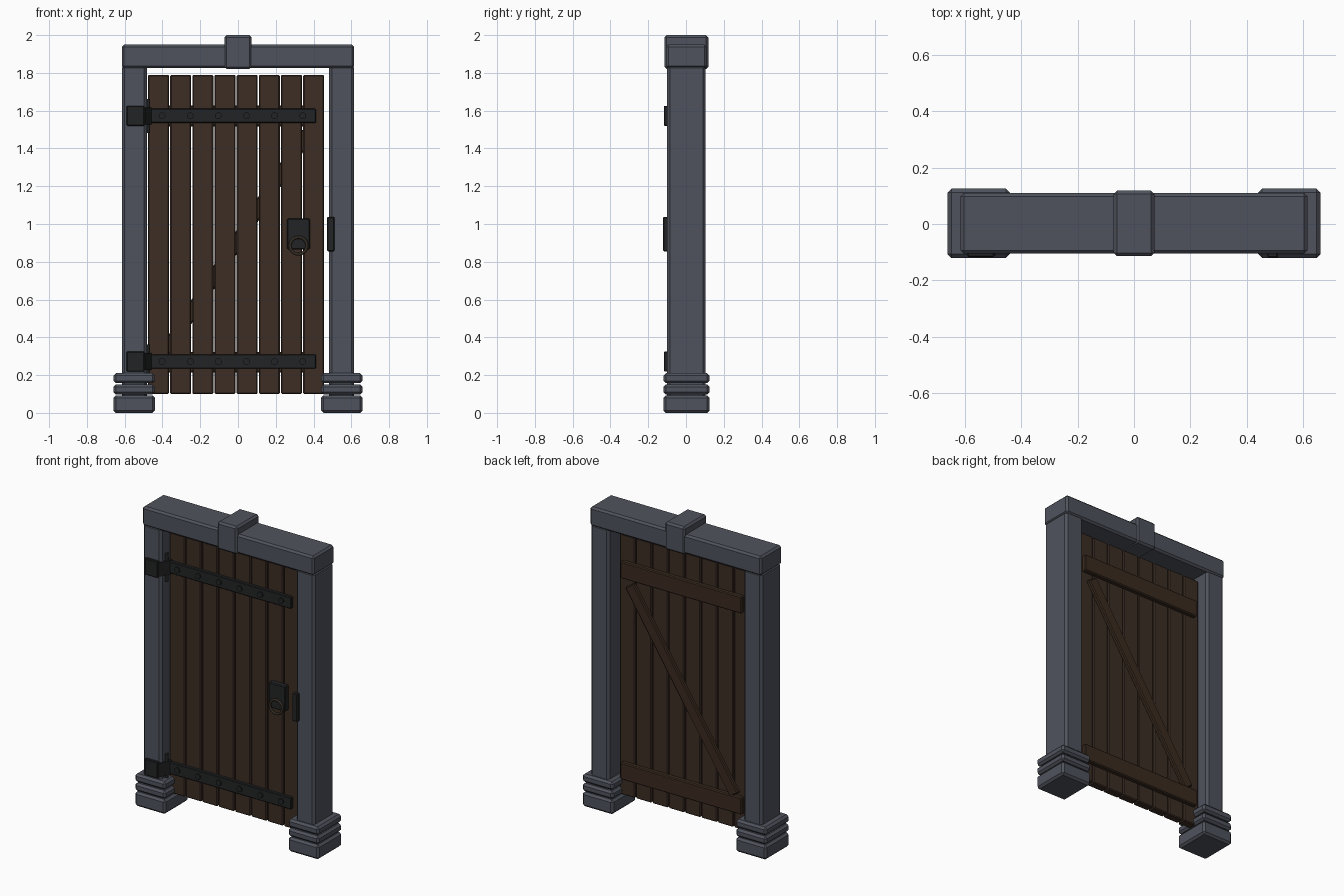
import bpy, bmesh, math
from mathutils import Matrix, Vector

if "Cube" in bpy.data.objects:
    bpy.data.objects.remove(bpy.data.objects["Cube"])


def material(name, rgb):
    m = bpy.data.materials.new(name)
    m.diffuse_color = (*rgb, 1)
    m.use_nodes = True
    m.node_tree.nodes["Principled BSDF"].inputs["Base Color"].default_value = m.diffuse_color
    return m


STONE = material("slate_stone", (0.078, 0.086, 0.108))
WOOD = material("dark_wood", (0.046, 0.027, 0.018))
BRACE = material("brace_wood", (0.042, 0.024, 0.014))
IRON = material("black_iron", (0.016, 0.017, 0.018))
RING = material("aged_ring", (0.032, 0.025, 0.018))


def finish(name, bm, mat):
    bmesh.ops.recalc_face_normals(bm, faces=bm.faces[:])
    me = bpy.data.meshes.new(name)
    bm.to_mesh(me)
    bm.free()
    me.materials.append(mat)
    ob = bpy.data.objects.new(name, me)
    bpy.context.collection.objects.link(ob)
    return ob


def box(name, x, y, z, mat, bevel=0.0, tilt=0.0):
    """Chamfered box from (min, max) ranges, tilted about y through its centre."""
    bm = bmesh.new()
    size = [r[1] - r[0] for r in (x, y, z)]
    mid = Vector([(r[0] + r[1]) / 2 for r in (x, y, z)])
    bmesh.ops.create_cube(bm, size=1, matrix=Matrix.Diagonal((*size, 1)))
    if bevel:
        bmesh.ops.bevel(bm, geom=bm.edges[:], offset=bevel, segments=1,
                        affect='EDGES', profile=0.5)
    bm.transform(Matrix.Translation(mid) @ Matrix.Rotation(tilt, 4, 'Y'))
    return finish(name, bm, mat)


def cylinder(name, centre, radius, depth, mat, axis='Z', sides=12):
    bm = bmesh.new()
    bmesh.ops.create_cone(bm, cap_ends=True, segments=sides,
                          radius1=radius, radius2=radius, depth=depth)
    rot = Matrix.Rotation(math.pi / 2, 4, 'X') if axis == 'Y' else Matrix()
    bm.transform(Matrix.Translation(centre) @ rot)
    return finish(name, bm, mat)


def prism(name, outline, z0, z1, mat):
    """Extrude an x-y outline upwards."""
    bm = bmesh.new()
    face = bm.faces.new([bm.verts.new((px, py, z0)) for px, py in outline])
    top = bmesh.ops.extrude_face_region(bm, geom=[face])
    verts = [v for v in top['geom'] if isinstance(v, bmesh.types.BMVert)]
    bmesh.ops.translate(bm, verts=verts, vec=(0, 0, z1 - z0))
    return finish(name, bm, mat)


# Stone frame: posts, stacked footings, lintel and keystone
for side, s in (("left", -1), ("right", 1)):
    box(f"{side}_post", sorted((s * 0.483, s * 0.615)), (-0.1, 0.104),
        (0.01, 1.84), STONE, 0.015)
    for i, (z0, z1) in enumerate(((0, 0.093), (0.098, 0.15), (0.157, 0.21))):
        box(f"{side}_footing_{i + 1}", sorted((s * 0.44, s * 0.66)),
            (-0.12, 0.125), (z0, z1), STONE, 0.013)
box("lintel", (-0.615, 0.615), (-0.105, 0.11), (1.825, 1.95), STONE, 0.012)
box("keystone", (-0.072, 0.072), (-0.114, 0.118), (1.82, 2.0), STONE, 0.012)

# Door planks
for i in range(8):
    c = -0.421 + 0.1174 * i
    box(f"plank_{i + 1}", (c - 0.0555, c + 0.0555), (-0.024, 0.03),
        (0.1, 1.79), WOOD, 0.006)

# Ledges and diagonal brace on the back
for name, z in (("lower", 0.268), ("upper", 1.572)):
    box(f"{name}_ledge", (-0.44, 0.43), (0.028, 0.062),
        (z - 0.055, z + 0.055), BRACE, 0.006)
box("diagonal_brace", (-0.042, 0.028), (0.028, 0.058), (0.215, 1.593),
    BRACE, 0.006, tilt=math.atan2(0.545, 0.839))

# Iron hinges, straps and rivets
for name, z in (("lower", 0.272), ("upper", 1.573)):
    box(f"{name}_strap", (-0.475, 0.412), (-0.045, -0.02),
        (z - 0.038, z + 0.038), IRON, 0.004)
    box(f"{name}_hinge_plate", (-0.59, -0.495), (-0.117, -0.09),
        (z - 0.053, z + 0.053), IRON, 0.004)
    prism(f"{name}_hinge_bend", [(-0.5, -0.112), (-0.492, -0.112),
          (-0.458, -0.045), (-0.458, -0.024), (-0.478, -0.024), (-0.5, -0.09)],
          z - 0.045, z + 0.045, IRON)
    cylinder(f"{name}_hinge_pin", (-0.477, -0.05, z), 0.012, 0.18, IRON)
    for i in range(6):
        cylinder(f"{name}_rivet_{i + 1}", (-0.402 + 0.149 * i, -0.045, z),
                 0.018, 0.018, IRON, 'Y')

# Lock plate, pull ring and strike plate
box("lock_plate", (0.26, 0.38), (-0.06, -0.02), (0.865, 1.028), IRON, 0.005)
bpy.ops.mesh.primitive_torus_add(
    location=(0.32, -0.066, 0.885), rotation=(math.pi / 2, 0, 0),
    major_radius=0.045, minor_radius=0.008, major_segments=24, minor_segments=8)
ring = bpy.context.object
ring.name = "pull_ring"
ring.data.materials.append(RING)
bpy.ops.object.shade_smooth_by_angle(angle=math.radians(50))
box("strike_plate", (0.472, 0.51), (-0.121, -0.09), (0.855, 1.038), IRON, 0.005)
